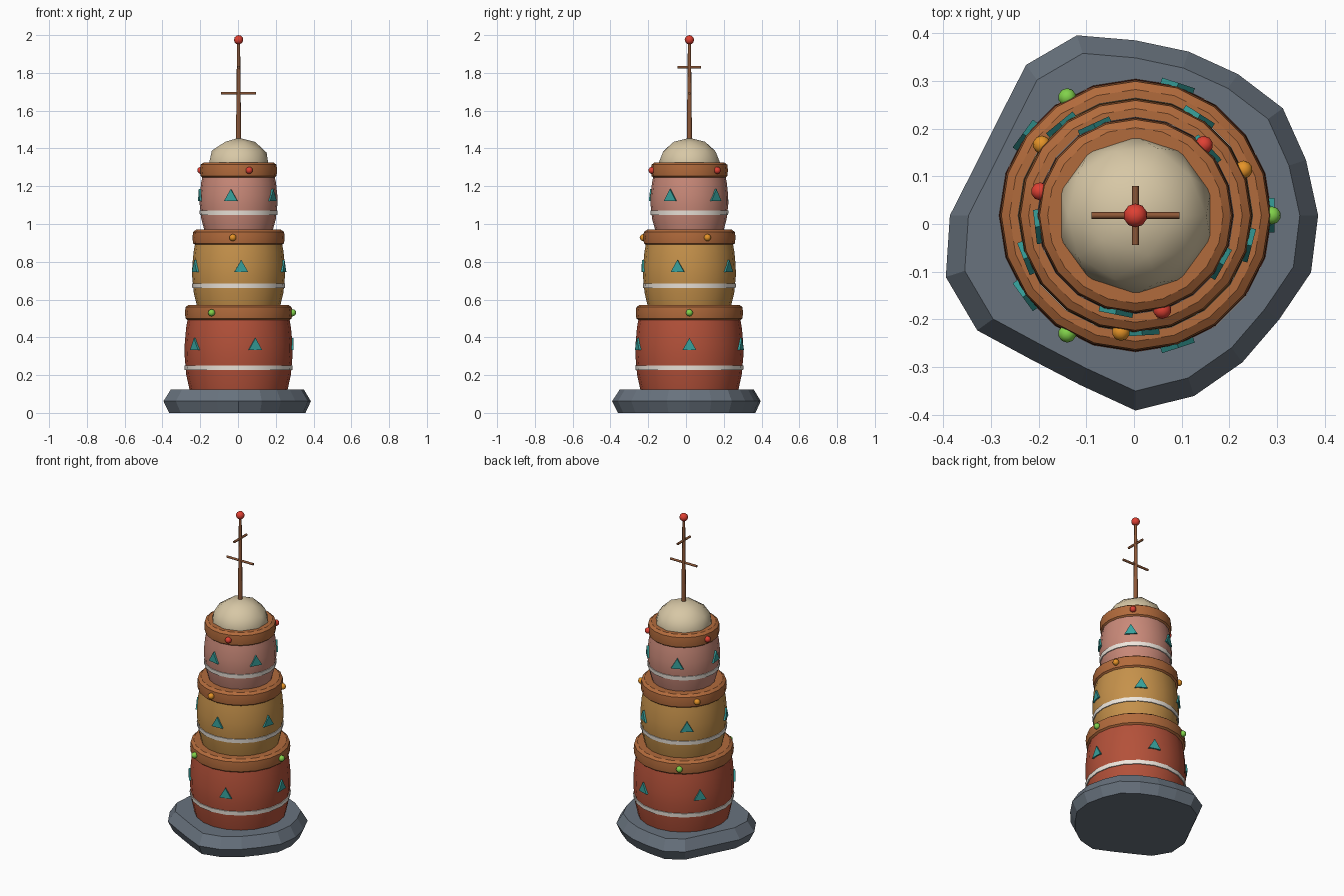
import bpy, bmesh
from math import sin, cos, pi, radians
from mathutils import Matrix, Vector

if "Cube" in bpy.data.objects:
    bpy.data.objects.remove(bpy.data.objects["Cube"])

CX, CY = 0.003, 0.018          # tower axis
SIDES = 20


def mat(name, r, g, b):
    m = bpy.data.materials.new(name)
    m.diffuse_color = [(c / 255) ** 2.2 for c in (r, g, b)] + [1]
    m.use_nodes = True
    m.node_tree.nodes["Principled BSDF"].inputs["Base Color"].default_value = m.diffuse_color
    return m


SLATE = mat("slate", 104, 114, 125)
WOOD = mat("wood", 176, 106, 62)
DARK_WOOD = mat("dark_wood", 140, 88, 58)
TEAL = mat("teal", 58, 160, 155)
WHITE = mat("white", 238, 230, 220)
CREAM = mat("cream", 214, 198, 164)
RED = mat("red", 222, 66, 54)
ORANGE = mat("orange", 228, 146, 44)
GREEN = mat("green", 128, 208, 76)
BRICK = mat("brick", 178, 82, 60)
OCHRE = mat("ochre", 196, 144, 76)
PINK = mat("pink", 200, 136, 120)


def finish(name, bm, material, smooth=None):
    bmesh.ops.recalc_face_normals(bm, faces=bm.faces)
    me = bpy.data.meshes.new(name)
    bm.to_mesh(me)
    bm.free()
    me.materials.append(material)
    ob = bpy.data.objects.new(name, me)
    bpy.context.collection.objects.link(ob)
    if smooth:
        bpy.ops.object.select_all(action='DESELECT')
        ob.select_set(True)
        bpy.context.view_layer.objects.active = ob
        bpy.ops.object.shade_smooth_by_angle(angle=radians(smooth))
    return ob


def lathe(name, profile, material, closed=False, radii=None, smooth=35):
    """Revolve (r, z) points; open profiles are capped, closed ones form a ring."""
    bm = bmesh.new()
    n = SIDES
    scale = radii or [1] * n
    rings = [[bm.verts.new((CX + r * scale[i] * cos(2 * pi * i / n),
                            CY + r * scale[i] * sin(2 * pi * i / n), z))
              for i in range(n)] for r, z in profile]
    pairs = list(zip(rings, rings[1:]))
    if closed:
        pairs.append((rings[-1], rings[0]))
    else:
        bm.faces.new(rings[0])
        bm.faces.new(rings[-1])
    for a, b in pairs:
        for i in range(n):
            j = (i + 1) % n
            bm.faces.new((a[i], a[j], b[j], b[i]))
    return finish(name, bm, material, smooth)


def ball(name, loc, r, material, zscale=1):
    bm = bmesh.new()
    bmesh.ops.create_icosphere(bm, subdivisions=2, radius=r, matrix=Matrix.Translation(loc)
                               @ Matrix.Diagonal((1, 1, zscale, 1)))
    finish(name, bm, material, 60)


def rod(name, a, b, r1, r2, material):
    a, b = Vector(a), Vector(b)
    d = b - a
    m = Matrix.Translation((a + b) / 2) @ d.to_track_quat('Z', 'Y').to_matrix().to_4x4()
    bm = bmesh.new()
    bmesh.ops.create_cone(bm, cap_ends=True, segments=8, radius1=r1, radius2=r2,
                          depth=d.length, matrix=m)
    finish(name, bm, material, 50)


def triangle(name, ang, r, z, material):
    """Thin upright triangular plaque facing outward."""
    bm = bmesh.new()
    out, side = Vector((cos(ang), sin(ang), 0)), Vector((-sin(ang), cos(ang), 0))
    c = Vector((CX, CY, z))
    layers = [[bm.verts.new(c + out * (r + o) + side * s + Vector((0, 0, h)))
               for s, h in ((-.036, -.029), (.036, -.029), (0, .034))] for o in (-.01, .006)]
    back, front = layers
    bm.faces.new(back)
    bm.faces.new(front)
    for i in range(3):
        j = (i + 1) % 3
        bm.faces.new((back[i], back[j], front[j], front[i]))
    finish(name, bm, material)


# irregular rock base
rock = [.383, .376, .382, .366, .361, .367, .397, .39, .352, .351,
        .389, .418, .41, .373, .374, .409, .398, .381, .372, .387]
lathe("stone_base", [(.925, 0), (1, .062), (.9, .125)], SLATE, radii=rock, smooth=None)

# three barrel tiers: bottom z, rim z, max radius, band z, triangle z, colours
tiers = [(.12, .53, .286, .24, .363, BRICK, GREEN),
         (.56, .928, .246, .674, .776, OCHRE, ORANGE),
         (.96, 1.284, .206, 1.06, 1.151, PINK, RED)]
for k, (z0, zr, r, zb, zt, col, gem) in enumerate(tiers):
    h = zr - z0
    tag = f"tier_{k + 1}"
    lathe(tag + "_body", [(r - .027, z0), (r - .009, z0 + .2 * h), (r, z0 + .45 * h),
                          (r - .001, z0 + .6 * h), (r - .008, z0 + .8 * h),
                          (r - .022, zr), (r - .03, zr + .036)], col)
    lathe(tag + "_rim", [(r - .022, zr + .042), (r - .005, zr + .03), (r - .002, zr),
                         (r - .005, zr - .03), (r - .02, zr - .042),
                         (r - .07, zr - .042), (r - .07, zr + .042)], WOOD, closed=True, smooth=25)
    lathe(tag + "_band", [(r - .001, zb - .012), (r + .001, zb + .012), (r - .03, zb + .012),
                          (r - .03, zb - .012)], WHITE, closed=True)
    for i in range(5):
        triangle(f"{tag}_triangle_{i + 1}", k + i * 2 * pi / 5, r, zt, TEAL)
    for i in range(3):
        a = .4 * k + i * 2 * pi / 3
        ball(f"{tag}_bead_{i + 1}", (CX + r * cos(a), CY + r * sin(a), zr), .019, gem)

# dome and spire
ball("dome", (CX, CY, 1.315), .166, CREAM, .85)
rod("spire_pole", (CX, CY, 1.42), (CX, CY, 1.97), .014, .008, DARK_WOOD)
rod("spire_crossbar_wide", (CX - .092, CY, 1.692), (CX + .092, CY, 1.692), .007, .007, DARK_WOOD)
rod("spire_crossbar_short", (CX, CY - .062, 1.83), (CX, CY + .062, 1.83), .007, .007, DARK_WOOD)
ball("spire_ball", (CX, CY, 1.975), .025, RED)
